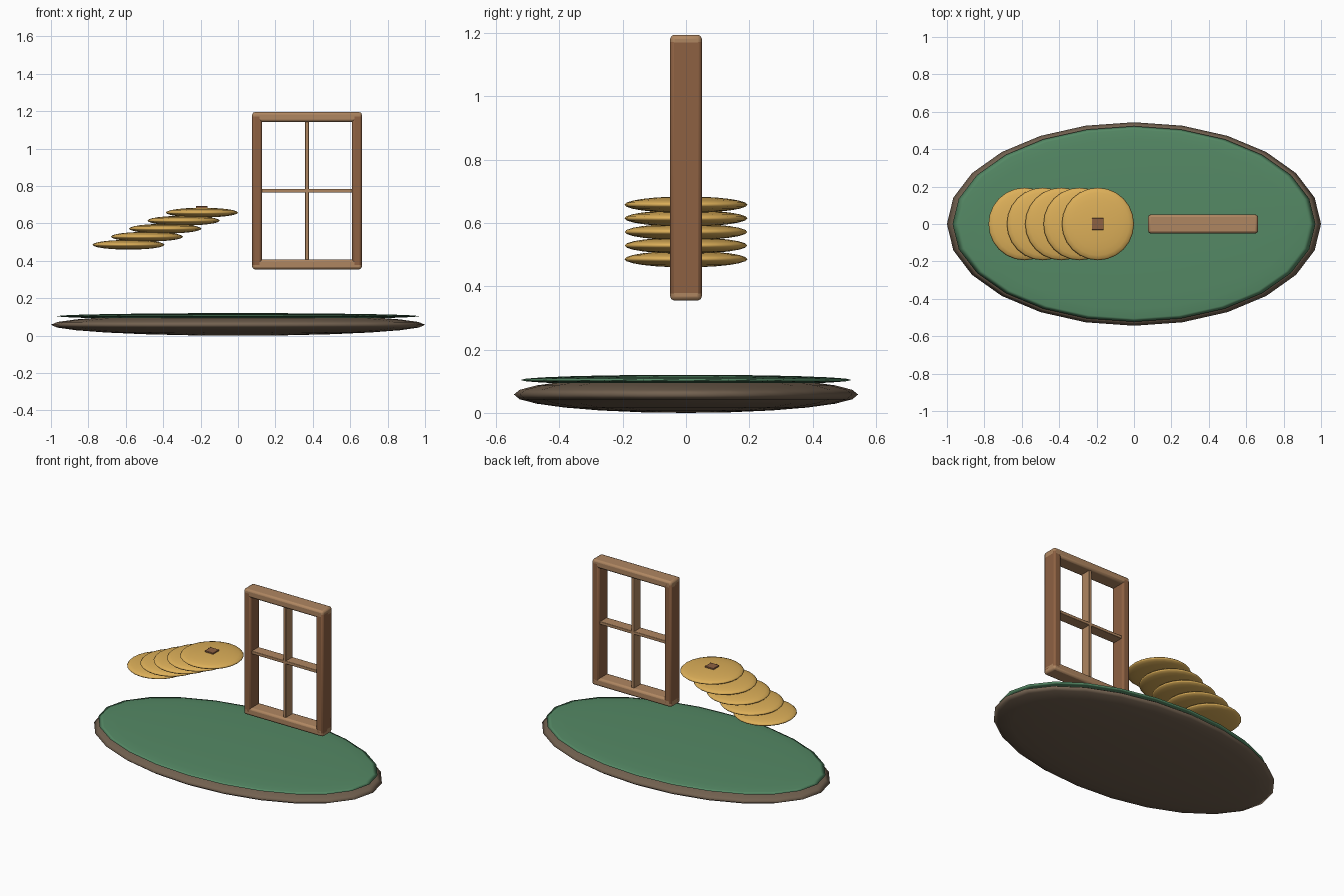
import bpy

if "Cube" in bpy.data.objects:
    bpy.data.objects.remove(bpy.data.objects["Cube"])


def material(name, rgb):
    m = bpy.data.materials.new(name)
    m.diffuse_color = (*rgb, 1)
    m.use_nodes = True
    m.node_tree.nodes["Principled BSDF"].inputs["Base Color"].default_value = m.diffuse_color
    return m


DARK = material("dark_brown", (0.17, 0.12, 0.08))
GREEN = material("green", (0.09, 0.25, 0.13))
GOLD = material("gold", (0.72, 0.43, 0.10))
WOOD = material("wood", (0.27, 0.12, 0.055))
LIGHT = material("light_wood", (0.43, 0.24, 0.12))


def disc(name, loc, radii, mat):
    """Flattened smooth sphere."""
    bpy.ops.mesh.primitive_uv_sphere_add(segments=24, ring_count=12, radius=1, location=loc)
    ob = bpy.context.object
    ob.name = name
    ob.scale = radii
    bpy.ops.object.transform_apply(location=False, rotation=False, scale=True)
    bpy.ops.object.shade_smooth()
    ob.data.materials.append(mat)


def bar(name, lo, hi, mat, bevel):
    """Box between two corners with rounded edges."""
    bpy.ops.mesh.primitive_cube_add(size=1, location=[(a + b) / 2 for a, b in zip(lo, hi)])
    ob = bpy.context.object
    ob.name = name
    ob.scale = [b - a for a, b in zip(lo, hi)]
    bpy.ops.object.transform_apply(location=False, rotation=False, scale=True)
    ob.data.materials.append(mat)
    mod = ob.modifiers.new("round", "BEVEL")
    mod.width = bevel
    mod.segments = 2
    bpy.ops.object.shade_smooth_by_angle()


# Oval base with a green top
disc("base", (0, 0, 0.058), (1.0, 0.544, 0.058), DARK)
disc("base_top", (0, 0, 0.104), (0.97, 0.523, 0.0165), GREEN)

# Fanned stack of coins, with a square hole mark on the top one
for i in range(5):
    disc(f"coin_{i + 1}", (-0.585 + 0.098 * i, 0, 0.486 + 0.043 * i), (0.193, 0.194, 0.026), GOLD)
bar("coin_square", (-0.225, -0.031, 0.672), (-0.162, 0.031, 0.692), WOOD, 0.002)

# Window frame
X0, X1, Z0, Z1, D, T = 0.076, 0.662, 0.355, 1.195, 0.05, 0.052
for name, x in (("left", X0), ("right", X1 - T)):
    bar(f"{name}_stile", (x, -D, Z0 + 0.012), (x + T, D, Z1 - 0.012), WOOD, 0.012)
for name, z in (("bottom", Z0), ("top", Z1 - T)):
    bar(f"{name}_rail", (X0, -D, z), (X1, D, z + T), LIGHT, 0.013)

# Thin glazing bars
xm, zm = (X0 + X1) / 2, (Z0 + Z1) / 2
bar("vertical_glazing_bar", (xm - 0.01, -0.036, Z0 + 0.04), (xm + 0.01, 0.036, Z1 - 0.04), LIGHT, 0.003)
bar("horizontal_glazing_bar", (X0 + 0.04, -0.036, zm - 0.01), (X1 - 0.04, 0.036, zm + 0.01), LIGHT, 0.003)
